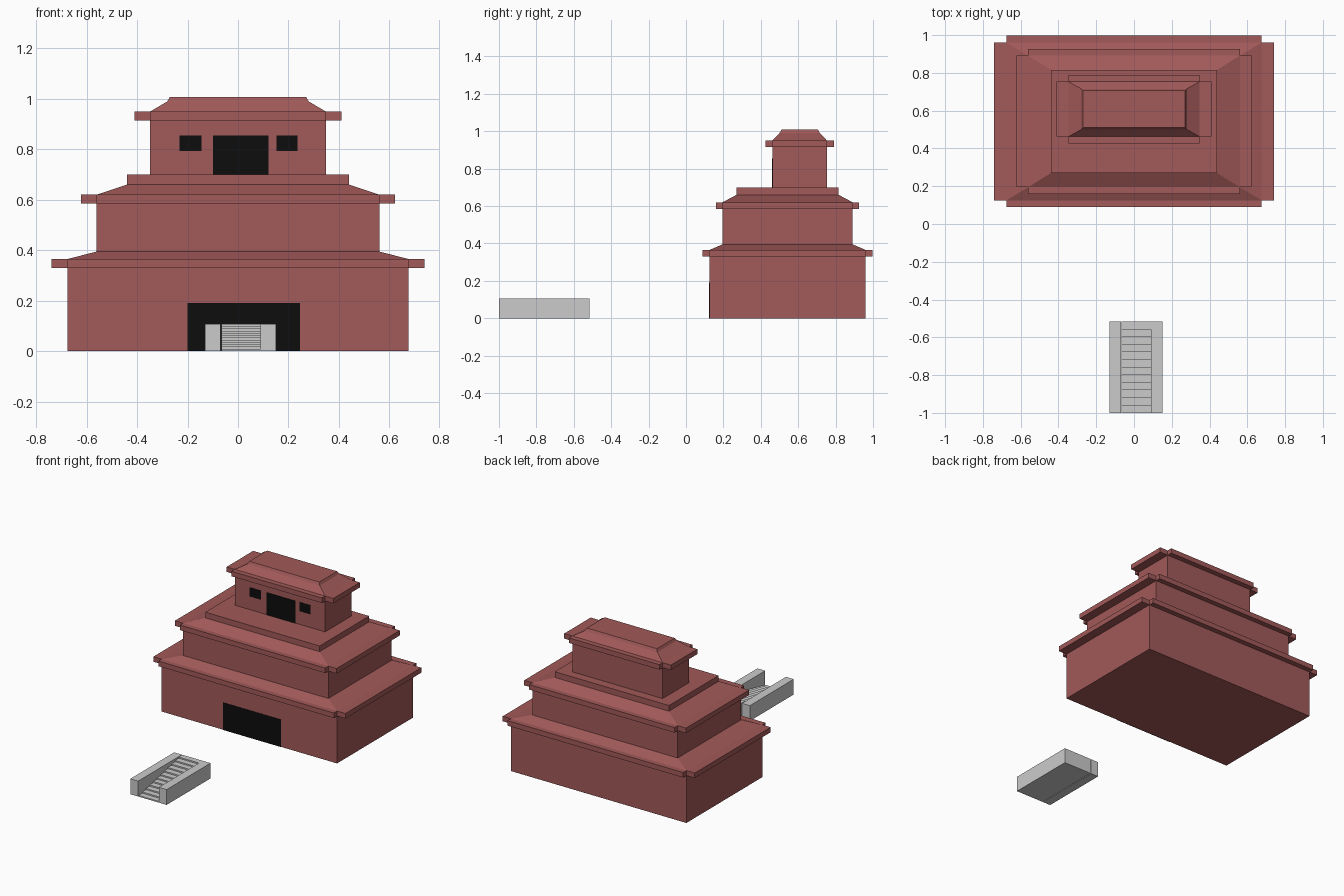
import bpy
import bmesh

cube = bpy.data.objects.get("Cube")
if cube:
    bpy.data.objects.remove(cube, do_unlink=True)


def material(name, rgb):
    m = bpy.data.materials.new(name)
    m.use_nodes = True
    m.diffuse_color = (*rgb, 1)
    m.node_tree.nodes["Principled BSDF"].inputs["Base Color"].default_value = (*rgb, 1)
    return m


RED = material("brick red", (0.36, 0.10, 0.10))
BLACK = material("opening black", (0.004, 0.004, 0.004))
GREY = material("stone grey", (0.60, 0.60, 0.60))


def finish(name, bm, mat):
    bmesh.ops.recalc_face_normals(bm, faces=bm.faces)
    mesh = bpy.data.meshes.new(name)
    bm.to_mesh(mesh)
    bm.free()
    mesh.materials.append(mat)
    ob = bpy.data.objects.new(name, mesh)
    bpy.context.collection.objects.link(ob)
    return ob


def loft(name, loops, mat):
    """Skin a closed solid through loops of equal point count."""
    bm = bmesh.new()
    rings = [[bm.verts.new(p) for p in loop] for loop in loops]
    n = len(rings[0])
    for a, b in zip(rings, rings[1:]):
        for i in range(n):
            j = (i + 1) % n
            bm.faces.new((a[i], a[j], b[j], b[i]))
    bm.faces.new(rings[0])
    bm.faces.new(rings[-1])
    return finish(name, bm, mat)


def rect(x0, x1, y0, y1, z):
    return [(x0, y0, z), (x1, y0, z), (x1, y1, z), (x0, y1, z)]


def box(name, x0, x1, y0, y1, z0, z1, mat):
    return loft(name, [rect(x0, x1, y0, y1, z) for z in (z0, z1)], mat)


def centred(cy, hx, hy, z):
    return rect(-hx, hx, cy - hy, cy + hy, z)


def eave(name, cy, hx, hy, out_x, out_y, z0, z1):
    """Flat ledge on all four sides with open corners."""
    X, Y = hx + out_x, hy + out_y
    quarter = [(X, hy), (hx, hy), (hx, Y)]
    plan = quarter + [(-x, y) for x, y in reversed(quarter)]
    plan += [(-x, -y) for x, y in plan]
    loft(name, [[(x, y + cy, z) for x, y in plan] for z in (z0, z1)], RED)


# Storeys: centre y, half width, half depth, wall bottom, eave bottom, eave top,
# eave overhangs, then the roof rings above the eave
storeys = {
    "lower": (0.543, 0.676, 0.418, 0, 0.33, 0.365, 0.064, 0.036,
              [(0.56, 0.348, 0.395)]),
    "middle": (0.543, 0.56, 0.348, 0.395, 0.585, 0.62, 0.063, 0.035,
               [(0.44, 0.273, 0.66), (0.44, 0.273, 0.70)]),
    "upper": (0.608, 0.348, 0.146, 0.70, 0.915, 0.95, 0.063, 0.036,
              [(0.28, 0.108, 0.99), (0.27, 0.098, 1.008)]),
}
for name, (cy, hx, hy, z0, z1, z2, ox, oy, roof) in storeys.items():
    loft(name + "_walls", [centred(cy, hx, hy, z0), centred(cy, hx, hy, z1)], RED)
    eave(name + "_eave", cy, hx, hy, ox, oy, z1, z2)
    loft(name + "_roof",
         [centred(cy, hx, hy, z2)] + [centred(cy, *ring) for ring in roof], RED)

# Doors and windows as thin plates on the front walls
for name, x0, x1, z0, z1, y in (
        ("main_door", -0.20, 0.245, 0, 0.19, 0.125),
        ("upper_door", -0.10, 0.12, 0.70, 0.855, 0.462),
        ("right_window", -0.232, -0.145, 0.793, 0.855, 0.462),
        ("left_window", 0.153, 0.236, 0.793, 0.855, 0.462)):
    box(name, x0, x1, y - 0.003, y + 0.003, z0, z1, BLACK)

# Free-standing staircase between two side walls
FRONT, BACK, TOP, STEPS = -1.0, -0.517, 0.107, 12
box("stair_right_wall", -0.13, -0.07, FRONT, BACK, 0, TOP, GREY)
box("stair_left_wall", 0.09, 0.15, FRONT, BACK, 0, TOP, GREY)
profile = [(BACK, 0), (FRONT, 0)]
for i in range(STEPS):
    y = FRONT + (BACK - FRONT) * i / STEPS
    if i:
        profile.append((y, TOP * i / STEPS))
    profile.append((y, TOP * (i + 1) / STEPS))
profile.append((BACK, TOP))
loft("stair_steps", [[(x, y, z) for y, z in profile] for x in (-0.066, 0.09)], GREY)
